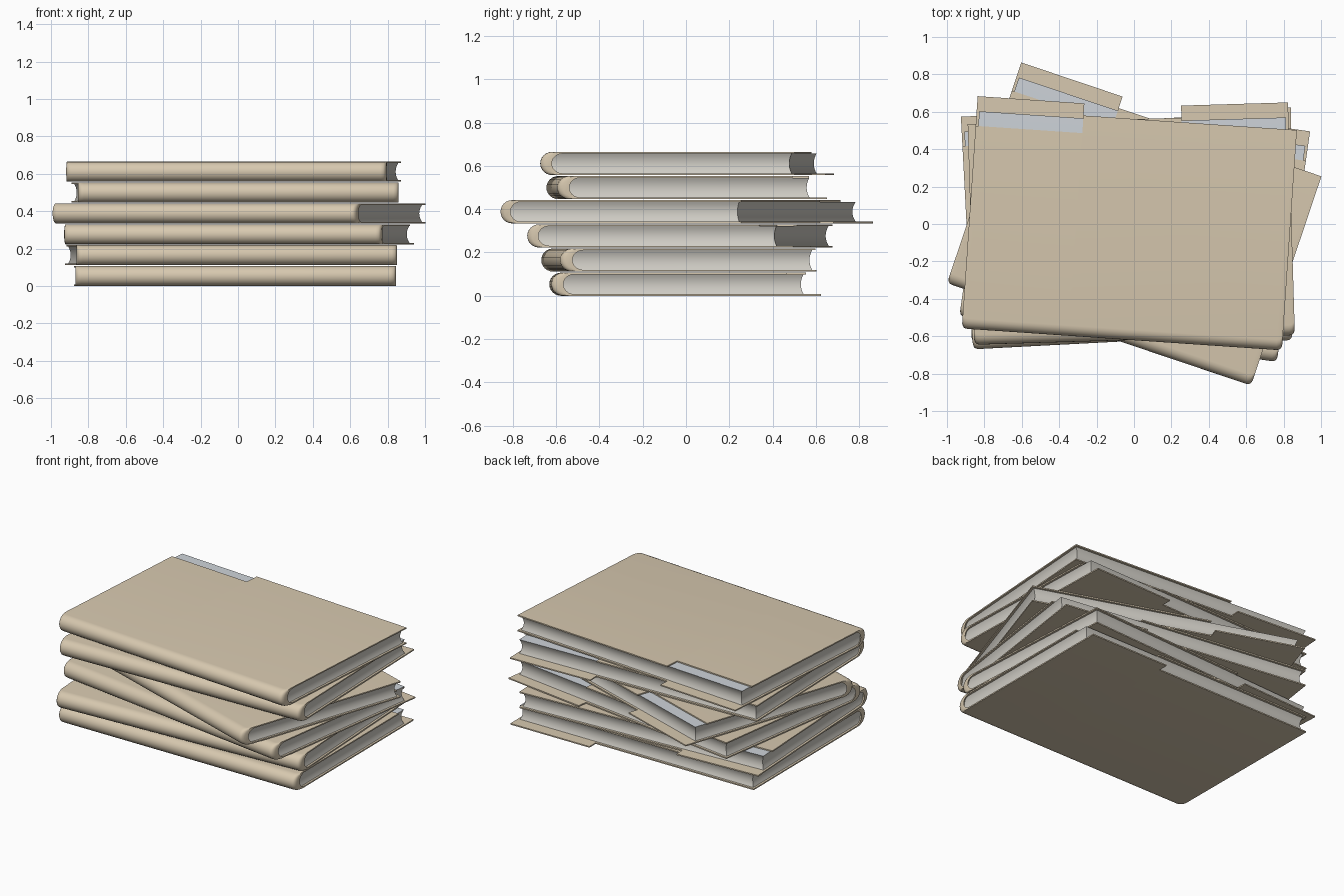
import bpy, bmesh
from math import sin, cos, pi, radians, sqrt
from mathutils import Matrix

if "Cube" in bpy.data.objects:
    bpy.data.objects.remove(bpy.data.objects["Cube"], do_unlink=True)

W, H, T = 1.715, 0.107, 0.008        # book width, height, cover thickness
NOTCH, BACK, TAB = 1.086, 1.18, 1.245  # cover depths measured from the spine
PITCH = 0.1115


def material(name, rgb):
    m = bpy.data.materials.new(name)
    m.use_nodes = True
    m.diffuse_color = (*rgb, 1)
    m.node_tree.nodes["Principled BSDF"].inputs["Base Color"].default_value = (*rgb, 1)
    return m


tan = material("tan cover", (0.68, 0.58, 0.43))
paper = material("grey paper edge", (0.62, 0.60, 0.55))
sheet = material("pale blue grey sheet", (0.62, 0.66, 0.70))


def finish(bm, name, mats, place):
    bmesh.ops.recalc_face_normals(bm, faces=bm.faces)
    me = bpy.data.meshes.new(name)
    bm.to_mesh(me)
    bm.free()
    for m in mats:
        me.materials.append(m)
    ob = bpy.data.objects.new(name, me)
    bpy.context.collection.objects.link(ob)
    ob.matrix_world = place
    bpy.ops.object.select_all(action="DESELECT")
    ob.select_set(True)
    bpy.context.view_layer.objects.active = ob
    bpy.ops.object.shade_smooth_by_angle(angle=radians(35))
    return ob


def loft(bm, rings):
    """Join closed rings of points and cap both ends."""
    rows = [[bm.verts.new(p) for p in ring] for ring in rings]
    n = len(rows[0])
    for a, b in zip(rows, rows[1:]):
        for i in range(n):
            j = (i + 1) % n
            bm.faces.new((a[i], a[j], b[j], b[i]))
    bm.faces.new(rows[0])
    bm.faces.new(rows[-1])


def cover_section(x, top, bottom, pull):
    """U-shaped section: rounded spine in front, two boards behind."""
    def arc(front, depth, r):
        return [(x, front + pull + depth * (1 - cos(a)), H / 2 + r * sin(a))
                for a in (pi / 2 - pi * k / 12 for k in range(13))]
    outer = arc(0, 0.055, H / 2)
    inner = arc(0.028, 0.05, H / 2 - T)
    return ([(x, top, H)] + outer + [(x, bottom, 0), (x, bottom, T)]
            + inner[::-1] + [(x, top, H - T)])


def make_cover(name, side, place):
    # sections from the tab end to the far end; a doubled one makes the step
    h, step = W / 2, W / 2 - W / 3
    ends = [(h, 0.028), (h - 0.005, 0.012), (h - 0.014, 0.003), (h - 0.03, 0)]
    rings = [cover_section(side * x, NOTCH, TAB, p) for x, p in ends + [(step, 0)]]
    rings += [cover_section(side * x, BACK, BACK, p)
              for x, p in [(step, 0)] + [(-x, p) for x, p in ends[::-1]]]
    bm = bmesh.new()
    loft(bm, rings)
    bmesh.ops.remove_doubles(bm, verts=bm.verts, dist=1e-5)
    flat = [f for f in bm.faces if f.calc_area() < 1e-7]
    bmesh.ops.delete(bm, geom=flat, context="FACES")
    finish(bm, name, [tan], place)


def make_pages(name, place):
    # stacked rectangles: rounded towards the spine, hollow on the other edges
    rings = []
    for k in range(11):
        u = -1 + k / 5
        z = H / 2 + u * (H / 2 - T)
        hollow = 0.012 * (1 - u * u)
        front = 0.025 + 0.05 * (1 - sqrt(max(0, 1 - u * u)))
        back, hx = BACK - 0.015 - hollow, W / 2 - 0.014 - hollow
        rings.append([(-hx, front, z), (hx, front, z), (hx, back, z), (-hx, back, z)])
    bm = bmesh.new()
    loft(bm, rings)
    bm.normal_update()
    for f in bm.faces:
        f.material_index = 1 if abs(f.normal.z) > 0.99 else 0
    finish(bm, name, [paper, sheet], place)


# spine centre x, y, turn in degrees, tab side; bottom to top
books = [
    (-0.012, -0.627, 0.3, 1),
    (-0.004, -0.625, 3.0, -1),
    (-0.085, -0.615, -8.2, 1),
    (-0.187, -0.59, -18.6, -1),
    (0.003, -0.62, 1.7, 1),
    (-0.065, -0.617, -3.9, -1),
]
for i, (x, y, turn, side) in enumerate(books):
    place = Matrix.Translation((x, y, i * PITCH)) @ Matrix.Rotation(radians(turn), 4, "Z")
    make_cover(f"book_cover_{i + 1}", side, place)
    make_pages(f"book_pages_{i + 1}", place)
